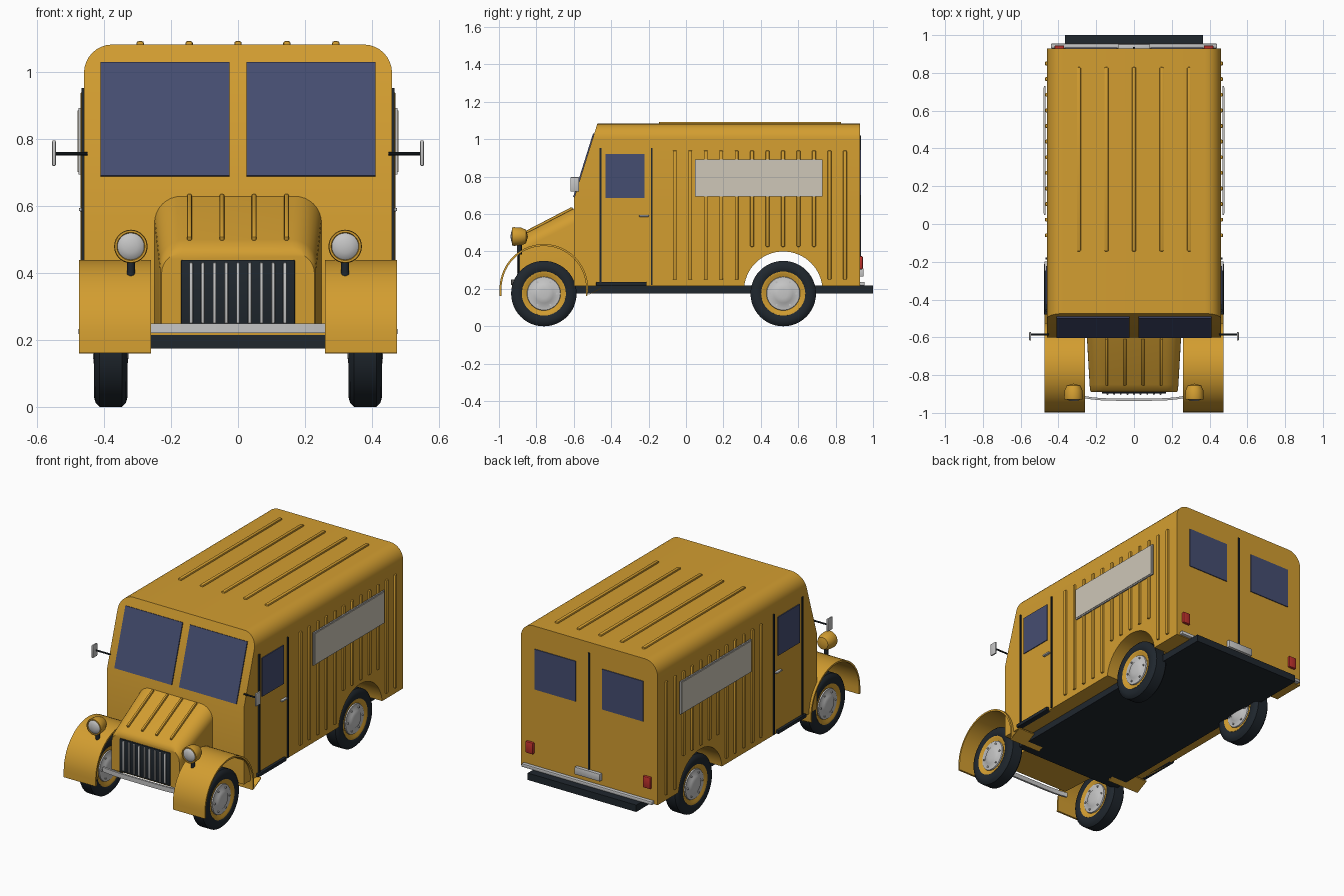
import bpy, bmesh, math
from mathutils import Matrix, Vector

if "Cube" in bpy.data.objects:
    bpy.data.objects.remove(bpy.data.objects["Cube"])

def material(name, col):
    m = bpy.data.materials.new(name)
    m.diffuse_color = (*col, 1)
    m.use_nodes = True
    m.node_tree.nodes["Principled BSDF"].inputs["Base Color"].default_value = m.diffuse_color
    return m

YELLOW = material("mustard_yellow", (0.65, 0.34, 0.03))
GLASS = material("blue_glass", (0.06, 0.075, 0.165))
DARK = material("dark_rubber", (0.014, 0.02, 0.027))
SILVER = material("silver", (0.56, 0.56, 0.56))
CREAM = material("cream_panel", (0.62, 0.57, 0.48))
RED = material("red_light", (0.5, 0.03, 0.025))

def finish(name, bm, mat, smooth=True):
    bmesh.ops.recalc_face_normals(bm, faces=bm.faces)
    me = bpy.data.meshes.new(name)
    bm.to_mesh(me)
    bm.free()
    ob = bpy.data.objects.new(name, me)
    bpy.context.collection.objects.link(ob)
    me.materials.append(mat)
    if smooth:
        shade(ob)
    return ob

def shade(ob):
    bpy.ops.object.select_all(action='DESELECT')
    ob.select_set(True)
    bpy.context.view_layer.objects.active = ob
    bpy.ops.object.shade_smooth_by_angle(angle=math.radians(35))

def box(name, lo, hi, mat, bevel=0, rot=None):
    """Box between two corners, optionally bevelled and turned about x."""
    lo, hi = Vector(lo), Vector(hi)
    bm = bmesh.new()
    bmesh.ops.create_cube(bm, size=1)
    bmesh.ops.scale(bm, vec=hi - lo, verts=bm.verts)
    if bevel:
        bmesh.ops.bevel(bm, geom=bm.edges[:], offset=bevel, segments=2, affect='EDGES', profile=0.5)
    if rot:
        bmesh.ops.rotate(bm, matrix=Matrix.Rotation(rot, 3, 'X'), verts=bm.verts)
    bmesh.ops.translate(bm, vec=(lo + hi) / 2, verts=bm.verts)
    return finish(name, bm, mat)

def side_box(name, s, x, y, z, mat, bevel=0):
    """Box given by ranges, with x mirrored by s."""
    a, b = sorted((s * x[0], s * x[1]))
    return box(name, (a, y[0], z[0]), (b, y[1], z[1]), mat, bevel)

def lathe(name, profile, origin, axis, mat, steps=40):
    """Spin (offset along axis, radius) points round the given axis."""
    q = Vector((0, 0, 1)).rotation_difference(Vector(axis)).to_matrix()
    bm = bmesh.new()
    vs = [bm.verts.new(q @ Vector((r, 0, a)) + Vector(origin)) for a, r in profile]
    es = [bm.edges.new(p) for p in zip(vs, vs[1:])]
    bmesh.ops.spin(bm, geom=vs + es, cent=origin, axis=axis, angle=2 * math.pi, steps=steps, use_merge=True)
    bmesh.ops.remove_doubles(bm, verts=bm.verts, dist=1e-5)
    return finish(name, bm, mat)

def arch_ring(w, z0, top, r, extra=(), n=8):
    """Cross-section with rounded upper corners: (x, z) points, left bottom to right bottom."""
    right = [(w, z0)] + [(w, z) for z in extra]
    right += [(w - r + r * math.cos(t), top - r + r * math.sin(t))
              for t in (i * math.pi / 2 / n for i in range(n + 1))]
    return [(-x, z) for x, z in right] + right[::-1]

def loft(bm, rings):
    rows = [[bm.verts.new(p) for p in ring] for ring in rings]
    n = len(rows[0])
    for a, b in zip(rows, rows[1:]):
        for i in range(n):
            bm.faces.new((a[i], a[(i + 1) % n], b[(i + 1) % n], b[i]))
    return rows

# Van body: rounded section with a raked windscreen, wheel arches cut through
SLOPE, BREAK = 0.3125, 0.68
def front_y(z):
    return -0.6 + max(0, z - BREAK) * SLOPE
sec = arch_ring(0.46, 0.215, 1.083, 0.085, (BREAK,))
bm = bmesh.new()
f, r = loft(bm, [[(x, front_y(z), z) for x, z in sec], [(x, 0.93, z) for x, z in sec]])
caps = [bm.faces.new(f[1:-1]), bm.faces.new([f[0], f[1], f[-2], f[-1]]), bm.faces.new(r)]
rim = [e for e in bm.edges if any(c in caps for c in e.link_faces) and e.calc_face_angle(0) > 0.6
       and max(v.co.z for v in e.verts) > 0.3]
bmesh.ops.bevel(bm, geom=rim, offset=0.02, segments=4, affect='EDGES', profile=0.5)
body = finish("van_body", bm, YELLOW, smooth=False)
bm = bmesh.new()
bmesh.ops.create_cone(bm, cap_ends=True, segments=64, radius1=0.21, radius2=0.21, depth=2,
                      matrix=Matrix.Translation((0, 0.52, 0.19)) @ Matrix.Rotation(math.pi / 2, 4, 'Y'))
cutter = finish("wheel_arch_cutter", bm, YELLOW, smooth=False)
cutter.hide_render = True
mod = body.modifiers.new("wheel_arches", 'BOOLEAN')
mod.operation, mod.solver, mod.object = 'DIFFERENCE', 'EXACT', cutter
bpy.context.view_layer.objects.active = body
bpy.ops.object.modifier_apply(modifier=mod.name)
bpy.data.objects.remove(cutter)
shade(body)

# Floor slab that runs out into the rear step
box("floor_and_rear_step", (-0.365, -0.6, 0.175), (0.365, 1.0, 0.217), DARK)

# Hood: tapering arch
bm = bmesh.new()
stations = [(-0.59, 0.25, 0.635, 0.08), (-0.85, 0.235, 0.50, 0.075), (-0.878, 0.233, 0.48, 0.07), (-0.89, 0.228, 0.46, 0.06)]
rows = loft(bm, [[(x, y, z) for x, z in arch_ring(w, 0.235, t, rad)] for y, w, t, rad in stations])
bm.faces.new(rows[0])
bm.faces.new(rows[-1])
finish("hood", bm, YELLOW)
tilt = math.atan2(0.135, 0.26)
for x in (-0.145, -0.048, 0.048, 0.145):
    box("hood_rib", (x - 0.007, -0.87, 0.555), (x + 0.007, -0.59, 0.575), YELLOW, 0.005, tilt)

# Grille with upright bars
box("grille", (-0.17, -0.897, 0.24), (0.17, -0.88, 0.44), DARK, 0.004)
for i in range(9):
    x = -0.14 + i * 0.035
    box("grille_bar", (x - 0.005, -0.904, 0.25), (x + 0.005, -0.894, 0.432), SILVER, 0.003)

# Curved front bumper
bm = bmesh.new()
ring = []
for i in range(13):
    x = -0.265 + i * 0.53 / 12
    y = -0.936 + 0.014 * (x / 0.265) ** 4
    ring.append([(x, y, 0.222), (x, y, 0.25), (x, y + 0.012, 0.25), (x, y + 0.012, 0.222)])
rows = loft(bm, ring)
bm.faces.new(rows[0])
bm.faces.new(rows[-1])
finish("front_bumper", bm, SILVER)

# Windscreen and rear windows
for s in (1, -1):
    a, b = sorted((s * 0.025, s * 0.41))
    box("windscreen", (a, -0.5505, 0.682), (b, -0.5425, 1.038), GLASS, 0, -math.atan(SLOPE))
    side_box("rear_window", s, (0.09, 0.365), (0.926, 0.935), (0.70, 0.945), GLASS)
    side_box("tail_light", s, (0.37, 0.42), (0.925, 0.945), (0.305, 0.375), RED, 0.005)
box("rear_door_seam", (-0.005, 0.926, 0.29), (0.005, 0.936, 1.02), DARK)
box("number_plate", (-0.085, 0.925, 0.265), (0.085, 0.95, 0.31), SILVER, 0.003)
box("rear_bumper", (-0.44, 0.93, 0.217), (0.44, 0.955, 0.238), SILVER, 0.005)

# Roof ribs
for i in range(5):
    x = (i - 2) * 0.146
    box("roof_rib", (x - 0.011, -0.145, 1.075), (x + 0.011, 0.83, 1.093), YELLOW, 0.006)

for s in (1, -1):
    # Side ribs and cream panel
    for i in range(12):
        y = -0.06 + i * 0.0827
        z0 = 0.425 if 0.3 < y < 0.72 else 0.25
        side_box("side_rib", s, (0.45, 0.471), (y - 0.01, y + 0.01), (z0, 0.94), YELLOW, 0.005)
    side_box("side_panel_frame", s, (0.468, 0.476), (0.048, 0.73), (0.695, 0.893), SILVER)
    side_box("side_panel", s, (0.472, 0.479), (0.055, 0.723), (0.702, 0.886), CREAM)
    # Cab door
    for y in (-0.458, -0.183):
        side_box("door_seam", s, (0.455, 0.468), (y - 0.005, y + 0.005), (0.22, 0.953), DARK)
    side_box("door_step", s, (0.44, 0.476), (-0.48, -0.21), (0.215, 0.237), DARK, 0.004)
    side_box("door_window", s, (0.456, 0.465), (-0.43, -0.222), (0.685, 0.92), GLASS)
    side_box("door_handle", s, (0.455, 0.475), (-0.25, -0.198), (0.585, 0.595), SILVER, 0.003)
    # Wing mirror
    lathe("mirror_arm", [(0, 0), (0, 0.005), (0.1, 0.005), (0.1, 0)], (s * 0.45, -0.585, 0.757), (s, 0, 0), DARK, 10)
    side_box("wing_mirror", s, (0.544, 0.555), (-0.618, -0.572), (0.72, 0.797), SILVER, 0.004)
    # Front fender: thin arched strip with a flared foot
    path = [(-0.998, 0.162)]
    path += [(-0.76 - 0.237 * math.cos(t), 0.2 + 0.24 * math.sin(t))
             for t in (i * math.pi / 28 for i in range(29))]
    path += [(-0.527, 0.165), (-0.455, 0.207)]
    inner = path[:1] + [(-0.76 + (y + 0.76) * 0.955, 0.2 + (z - 0.2) * 0.955) for y, z in path[1:-2]] + [(-0.535, 0.16), (-0.455, 0.2)]
    inner[0] = (-0.986, 0.162)
    bm = bmesh.new()
    rows = loft(bm, [[(s * 0.26, *o), (s * 0.475, *o), (s * 0.475, *i), (s * 0.26, *i)] for o, i in zip(path, inner)])
    bm.faces.new(rows[0])
    bm.faces.new(rows[-1])
    finish("front_fender", bm, YELLOW)
    # Headlight on a short post
    p = (s * 0.32, -0.93, 0.48)
    lathe("headlight_shell", [(0.004, 0), (0.004, 0.04), (0, 0.042), (0, 0.048), (0.01, 0.05), (0.05, 0.047), (0.075, 0.036), (0.085, 0)], p, (0, 1, 0), YELLOW, 28)
    lathe("headlight_lens", [(-0.008, 0), (-0.006, 0.02), (0, 0.036), (0.006, 0.042)], p, (0, 1, 0), SILVER, 28)
    lathe("headlight_post", [(0, 0), (0, 0.012), (0.06, 0.012), (0.06, 0)], (s * 0.32, -0.89, 0.385), (0, 0, 1), DARK, 12)
    # Wheels
    for y in (-0.76, 0.52):
        c = (s * 0.38, y, 0.175)
        lathe("tyre", [(-0.04, 0.112), (-0.047, 0.12), (-0.05, 0.145), (-0.045, 0.163), (-0.033, 0.175),
                       (0.033, 0.175), (0.045, 0.163), (0.05, 0.145), (0.047, 0.12), (0.04, 0.112)], c, (1, 0, 0), DARK, 48)
        lathe("wheel_rim", [(-0.035, 0), (-0.035, 0.09), (-0.045, 0.105), (-0.046, 0.118), (-0.03, 0.12),
                            (0.03, 0.12), (0.046, 0.118), (0.045, 0.105), (0.035, 0.09), (0.035, 0)], c, (1, 0, 0), YELLOW)
        for k in (1, -1):
            lathe("hub_cap", [(0.03, 0.092), (0.042, 0.088), (0.044, 0.058), (0.05, 0.05), (0.053, 0.025), (0.054, 0)], c, (k, 0, 0), SILVER)
            for i in range(6):
                t = i * math.pi / 3
                b = (c[0] + k * 0.04, y + 0.07 * math.cos(t), 0.175 + 0.07 * math.sin(t))
                lathe("wheel_bolt", [(0, 0.006), (0.009, 0.006), (0.009, 0)], b, (k, 0, 0), SILVER, 6)
